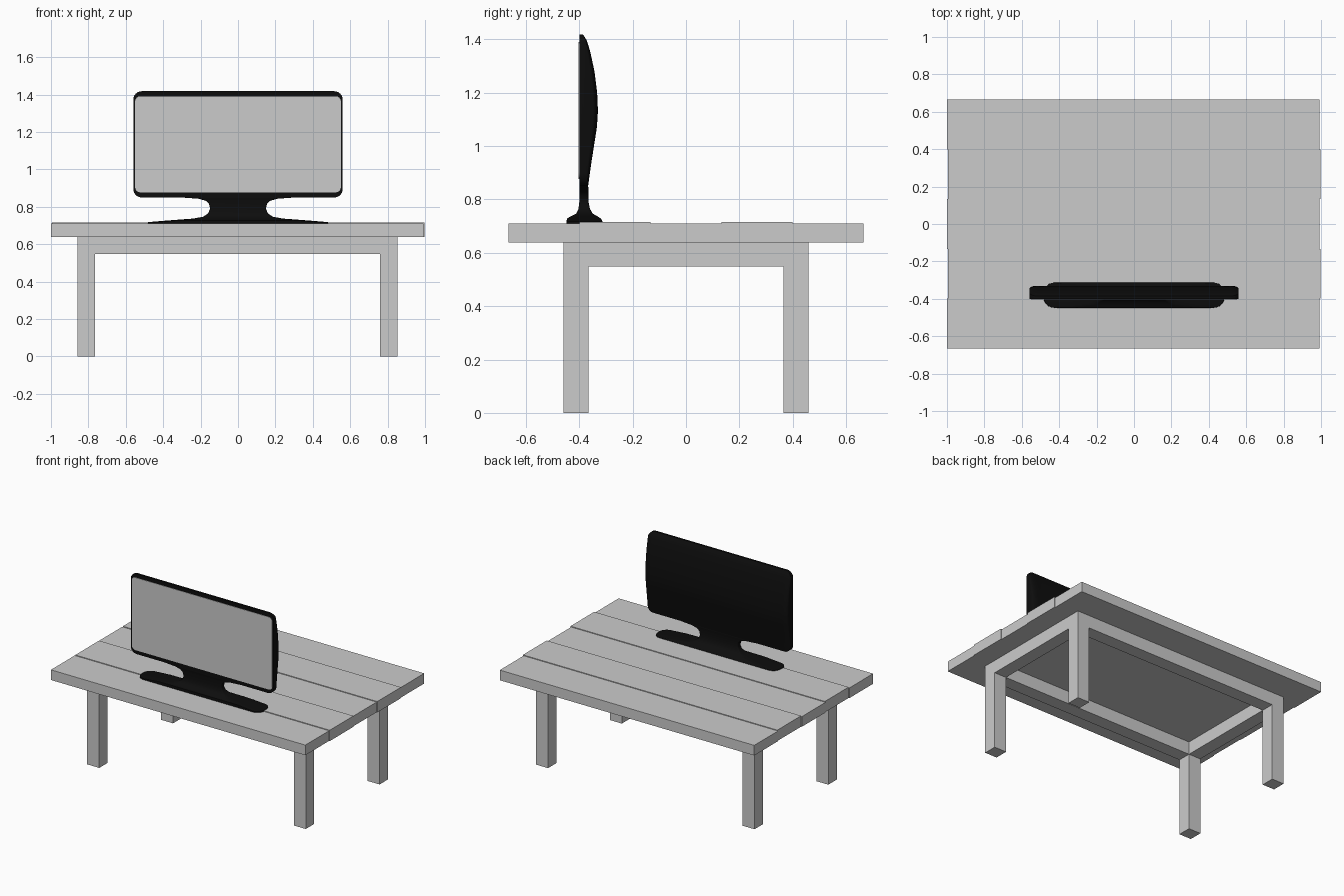
import bpy, bmesh, math

cube = bpy.data.objects.get("Cube")
if cube:
    bpy.data.objects.remove(cube)


def material(name, colour):
    m = bpy.data.materials.new(name)
    m.use_nodes = True
    m.diffuse_color = (*colour, 1)
    m.node_tree.nodes["Principled BSDF"].inputs["Base Color"].default_value = (*colour, 1)
    return m


GREY = material("light grey", (0.6, 0.6, 0.6))
BLACK = material("gloss black", (0.004, 0.004, 0.004))


def finish(name, bm, mat, smooth=False):
    bmesh.ops.recalc_face_normals(bm, faces=bm.faces)
    mesh = bpy.data.meshes.new(name)
    bm.to_mesh(mesh)
    bm.free()
    mesh.materials.append(mat)
    obj = bpy.data.objects.new(name, mesh)
    bpy.context.collection.objects.link(obj)
    if smooth:
        bpy.ops.object.select_all(action="DESELECT")
        obj.select_set(True)
        bpy.context.view_layer.objects.active = obj
        bpy.ops.object.shade_smooth_by_angle(angle=math.radians(40))
    return obj


def box(name, x0, x1, y0, y1, z0, z1):
    bm = bmesh.new()
    bmesh.ops.create_cube(bm, size=1)
    for v in bm.verts:
        v.co = ((x0 + x1) / 2 + v.co.x * (x1 - x0),
                (y0 + y1) / 2 + v.co.y * (y1 - y0),
                (z0 + z1) / 2 + v.co.z * (z1 - z0))
    return finish(name, bm, GREY)


def loft(name, rings, mat, smooth=True):
    """Skin a list of equal-length closed rings and cap both ends."""
    bm = bmesh.new()
    loops = [[bm.verts.new(p) for p in ring] for ring in rings]
    n = len(loops[0])
    for a, b in zip(loops, loops[1:]):
        for i in range(n):
            j = (i + 1) % n
            bm.faces.new((a[i], a[j], b[j], b[i]))
    bm.faces.new(loops[0])
    bm.faces.new(loops[-1])
    return finish(name, bm, mat, smooth)


def rounded_rect(hx, hy, r, steps=6):
    pts = []
    for q, (sx, sy) in enumerate(((1, 1), (-1, 1), (-1, -1), (1, -1))):
        for k in range(steps + 1):
            a = math.pi / 2 * (q + k / steps)
            pts.append((sx * (hx - r) + r * math.cos(a), sy * (hy - r) + r * math.sin(a)))
    return pts


def interp(table, t):
    for (a, u), (b, v) in zip(table, table[1:]):
        if t <= b:
            return u + (v - u) * max(0, t - a) / (b - a)
    return table[-1][1]


# Table top: five planks, every second one raised and shifted a little
for i in range(5):
    y, odd = -0.665 + i * 0.266, i % 2
    shift = 0.005 * odd
    box(f"plank_{i + 1}", -1 + shift, 0.993 + shift, y, y + 0.266, 0.638, 0.71 + shift)

# Table frame: legs and aprons, flush on the outside
CX, OX, OY, W, TOP, APRON = -0.003, 0.856, 0.46, 0.094, 0.638, 0.548
for sx, side in ((1, "left"), (-1, "right")):
    xs = sorted((CX + sx * OX, CX + sx * (OX - W)))
    for sy, end in ((-1, "front"), (1, "back")):
        ys = sorted((sy * OY, sy * (OY - W)))
        box(f"{end}_{side}_leg", *xs, *ys, 0, TOP)
    box(f"{side}_apron", *xs, W - OY, OY - W, APRON, TOP)
for sy, end in ((-1, "front"), (1, "back")):
    ys = sorted((sy * OY, sy * (OY - W)))
    box(f"{end}_apron", CX + W - OX, CX + OX - W, *ys, APRON, TOP)

# Monitor body: flat front, bulging back, rounded outline
FRONT, HX, Z0, Z1, R = -0.4, 0.56, 0.85, 1.418, 0.045
bulge = [(0.85, 0.033), (0.93, 0.044), (1.0, 0.055), (1.07, 0.066), (1.13, 0.07),
         (1.2, 0.067), (1.28, 0.057), (1.35, 0.042), (1.395, 0.029), (1.418, 0.014)]
ROWS = 28
right_half = [(0.0, 1), (0.46, 1), (0.5, 0.99)]
right_half += [(HX - R + R * math.sin(math.radians(a)), 1 - 0.28 * (a / 90) ** 2)
               for a in range(0, 91, 15)]
columns = [(-x, d) for x, d in reversed(right_half[1:])] + right_half
rings = []
for x, scale in columns:
    over = max(0, abs(x) - (HX - R))
    cut = R - math.sqrt(max(0, R * R - over * over))
    low, high = Z0 + cut, Z1 - cut
    ring = [(x, FRONT, low), (x, FRONT, high)]
    for k in range(ROWS + 1):
        z = high + (low - high) * k / ROWS
        ring.append((x, FRONT + scale * interp(bulge, z), z))
    rings.append(ring)
loft("monitor_body", rings, BLACK)

# Screen plate on the front of the body
outline = rounded_rect(0.55, 0.257, 0.028)
loft("screen", [[(x, y, 1.134 + z) for x, z in outline] for y in (-0.403, -0.398)], GREY)

# Stand: wide foot sweeping up into a waisted neck (z, half width, front y, back y)
sections = [(0.705, 0.485, -0.448, -0.313), (0.718, 0.482, -0.448, -0.313),
            (0.728, 0.36, -0.446, -0.318), (0.737, 0.24, -0.432, -0.332),
            (0.747, 0.185, -0.412, -0.35), (0.765, 0.16, -0.403, -0.36),
            (0.79, 0.149, -0.4, -0.365), (0.815, 0.155, -0.4, -0.366),
            (0.832, 0.172, -0.4, -0.366), (0.843, 0.21, -0.4, -0.366),
            (0.851, 0.32, -0.4, -0.367), (0.858, 0.4, -0.399, -0.368)]
rings = []
for z, hx, y0, y1 in sections:
    hy = (y1 - y0) / 2
    radius = hy * (0.85 if z < 0.74 else 0.4)
    rings.append([(x, y + (y0 + y1) / 2, z) for x, y in rounded_rect(hx, hy, radius)])
loft("monitor_stand", rings, BLACK)
